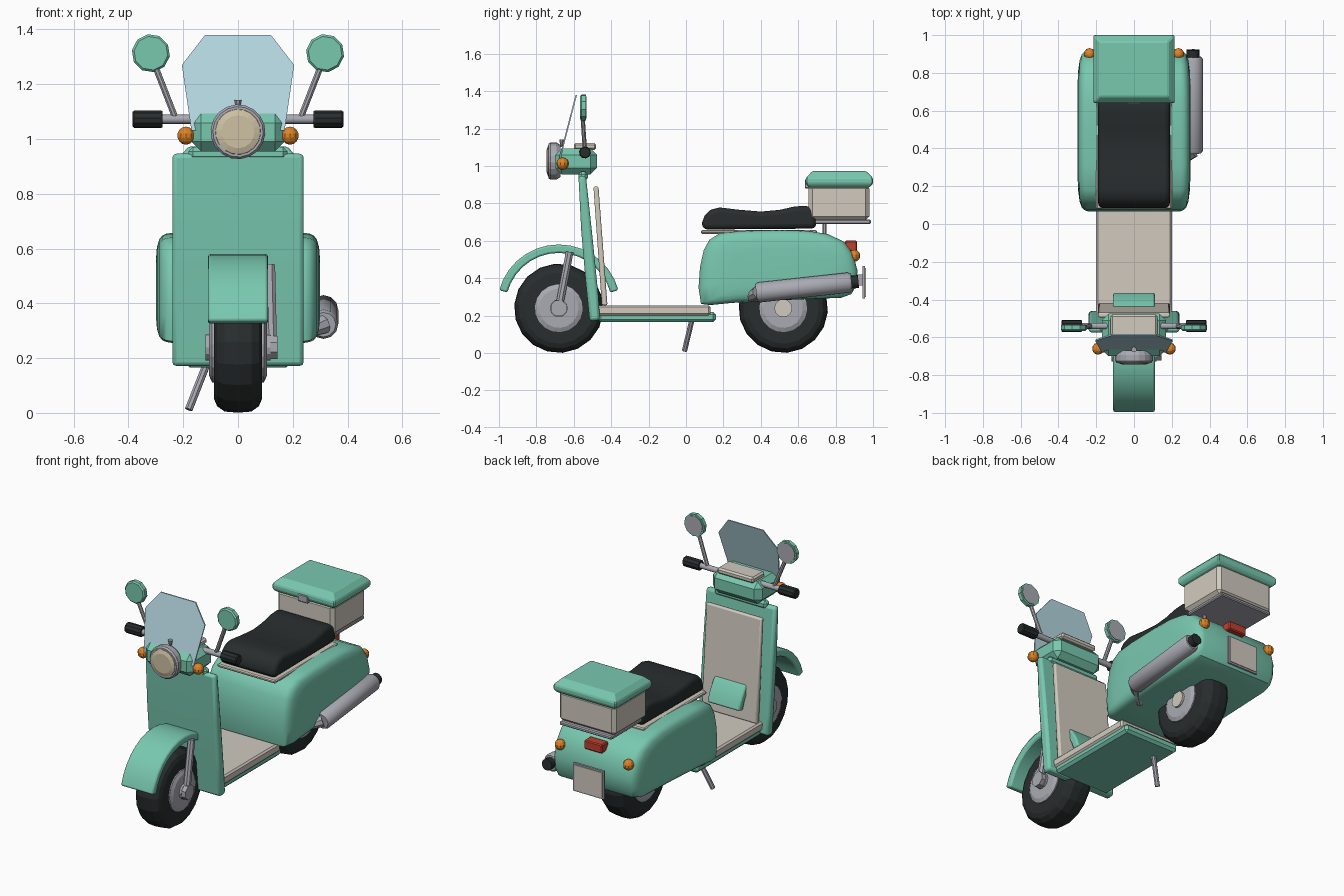
import bpy, bmesh, math
from mathutils import Vector

cube = bpy.data.objects.get("Cube")
if cube:
    bpy.data.objects.remove(cube, do_unlink=True)


def material(name, r, g, b):
    m = bpy.data.materials.new(name)
    m.use_nodes = True
    m.diffuse_color = (r, g, b, 1)
    m.node_tree.nodes["Principled BSDF"].inputs["Base Color"].default_value = (r, g, b, 1)
    return m


MINT = material("mint paint", .19, .58, .43)
CREAM = material("cream", .64, .59, .52)
RUBBER = material("black rubber", .021, .026, .026)
METAL = material("grey metal", .40, .40, .45)
ORANGE = material("orange lamp", .75, .23, .02)
RED = material("red lamp", .52, .05, .03)
GLASS = material("pale blue screen", .46, .68, .75)
LENS = material("warm lens", .62, .54, .37)


def finish(name, bm, mat, bevel=0, segments=2):
    bmesh.ops.recalc_face_normals(bm, faces=bm.faces)
    mesh = bpy.data.meshes.new(name)
    bm.to_mesh(mesh)
    bm.free()
    mesh.materials.append(mat)
    ob = bpy.data.objects.new(name, mesh)
    bpy.context.collection.objects.link(ob)
    if bevel:
        mod = ob.modifiers.new("bevel", "BEVEL")
        mod.width, mod.segments = bevel, segments
        mod.limit_method, mod.angle_limit = "ANGLE", math.radians(35)
    if segments > 1:
        mesh.shade_smooth()
        mesh.set_sharp_from_angle(angle=math.radians(38))
    return ob


def loft(name, rings, mat, bevel=0, segments=2):
    """Skin a list of equal point rings and cap both ends."""
    bm = bmesh.new()
    rows = [[bm.verts.new(p) for p in ring] for ring in rings]
    n = len(rows[0])
    for a, b in zip(rows, rows[1:]):
        for i in range(n):
            j = (i + 1) % n
            bm.faces.new((a[i], a[j], b[j], b[i]))
    bm.faces.new(rows[0][::-1])
    bm.faces.new(rows[-1])
    return finish(name, bm, mat, bevel, segments)


def box(name, x, y, z, mat, bevel=0, segments=1):
    rings = [[(x[0], y[0], h), (x[1], y[0], h), (x[1], y[1], h), (x[0], y[1], h)] for h in z]
    return loft(name, rings, mat, bevel, segments)


def prism(name, outline, half, mat, bevel=0, segments=2):
    """Extrude a side (y, z) outline across x."""
    return loft(name, [[(x, y, z) for y, z in outline] for x in (-half, half)], mat, bevel, segments)


def turned(name, start, end, steps, mat, sides=10, segments=1):
    """Rings of (fraction along the axis, radius)."""
    a, b = Vector(start), Vector(end)
    axis = b - a
    u = axis.orthogonal().normalized()
    v = axis.normalized().cross(u)
    angles = [2 * math.pi * (i + .5) / sides for i in range(sides)]
    rings = [[a + axis * t + r * (u * math.cos(q) + v * math.sin(q)) for q in angles] for t, r in steps]
    return loft(name, rings, mat, 0, segments)


def rod(name, a, b, r, mat, r2=None, sides=10):
    return turned(name, a, b, [(0, r), (1, r if r2 is None else r2)], mat, sides, 2)


def ball(name, pos, r, mat):
    bm = bmesh.new()
    bmesh.ops.create_uvsphere(bm, u_segments=10, v_segments=7, radius=r)
    bmesh.ops.translate(bm, verts=bm.verts, vec=pos)
    return finish(name, bm, mat, 0, 1)


# Wheels
for end, y, hub_mat in (("front", -.68, METAL), ("rear", .52, CREAM)):
    def across(w):
        return (-w, y, .239), (w, y, .239)
    turned(end + "_tyre", *across(.087),
           [(0, .14), (0, .19), (.06, .215), (.22, .235), (.5, .239), (.78, .235), (.94, .215), (1, .19), (1, .14)],
           RUBBER, 18)
    turned(end + "_rim", *across(.105), [(0, .105), (.05, .128), (.95, .128), (1, .105)], METAL, 18)
    turned(end + "_hub", *across(.118), [(0, .048), (1, .048)], hub_mat, 12)

# Front fork and mudguard
rod("fork_arm", (.122, -.68, .239), (.115, -.622, .54), .022, METAL, sides=8)
rod("axle_nut", (.1, -.68, .239), (.145, -.68, .239), .046, METAL, sides=8)
arc = [math.radians(15 + 150 * i / 14) for i in range(15)]
guard = [(-.68 + .33 * math.cos(a), .25 + .33 * math.sin(a)) for a in arc]
guard += [(-.68 + .285 * math.cos(a), .25 + .285 * math.sin(a)) for a in reversed(arc)]
prism("front_mudguard", guard, .11, MINT, .01)

# Leg shield and inner panel
prism("leg_shield", [(-.575, .946), (-.535, .946), (-.5, .62), (-.468, .3), (-.46, .175),
                     (-.515, .17), (-.538, .4), (-.56, .65)], .24, MINT, .015)
box("shield_neck", (-.18, .18), (-.575, -.525), (.92, .97), MINT, .015)
prism("shield_panel", [(-.495, .89), (-.468, .89), (-.42, .255), (-.45, .255)], .19, CREAM, .008)

# Floor
box("floor_pan", (-.19, .19), (-.47, .16), (.165, .22), MINT, .015)
box("foot_board", (-.2, .2), (-.48, .13), (.2, .255), CREAM, .01)

# Rear body with bulging sides
body = [(.08, .262), (.067, .35), (.075, .46), (.095, .55), (.125, .605), (.18, .64), (.3, .653), (.5, .657),
        (.65, .653), (.76, .635), (.845, .595), (.893, .53), (.917, .44), (.91, .36), (.885, .315),
        (.83, .295), (.5, .282), (.25, .268), (.13, .256)]
bulge = [(.245, 1), (.262, .985), (.277, .95), (.288, .88), (.296, .74), (.3, .5)]
stations = [(-x, s) for x, s in reversed(bulge)] + bulge
loft("rear_body", [[(x, .5 + (y - .5) * s, .455 + (z - .455) * s) for y, z in body] for x, s in stations], MINT)

# Seat
box("seat_base", (-.2, .2), (.08, .7), (.637, .657), CREAM, .006)
prism("seat", [(.09, .66), (.085, .695), (.1, .735), (.13, .765), (.18, .778), (.28, .766), (.4, .756), (.5, .765),
               (.58, .783), (.64, .787), (.685, .772), (.7, .73), (.695, .665)], .19, RUBBER, .025, 3)

# Luggage rack and box
box("luggage_rack", (-.18, .18), (.65, .988), (.69, .713), METAL, .006)
for x in (-.1, .1):
    rod("rack_post", (x, .74, .63), (x, .74, .7), .012, METAL, sides=8)
box("luggage_box", (-.195, .195), (.655, .98), (.71, .9), CREAM, .02)
lid = [(.885, .018), (.905, 0), (.935, 0), (.972, .035)]
loft("luggage_lid", [[(-.215 + i, .64 + i, z), (.215 - i, .64 + i, z), (.215 - i, 1 - i, z), (-.215 + i, 1 - i, z)]
                     for z, i in lid], MINT, .006, 1)
box("lid_clasp", (-.035, .035), (.635, .66), (.88, .925), METAL, .004)

# Handlebar housing, lamp and dash
box("handlebar_housing", (-.17, .17), (-.7, -.475), (.955, 1.093), MINT, .035)
box("dash_pad", (-.125, .125), (-.6, -.48), (1.085, 1.122), CREAM, .01)
turned("headlamp_ring", (0, -.67, 1.026), (0, -.735, 1.026), [(0, .085), (.35, .1), (.85, .1), (1, .092)], METAL, 18)
turned("headlamp_lens", (0, -.73, 1.026), (0, -.745, 1.026), [(0, .085), (.5, .082), (1, .06)], LENS, 18)
rod("lamp_knob", (0, -.665, 1.1), (0, -.665, 1.142), .006, METAL, .014, 8)

# Wind screen
screen = [(-.17, 1.03), (-.205, 1.27), (-.12, 1.38), (.12, 1.38), (.205, 1.27), (.17, 1.03)]
loft("wind_screen", [[(x, -.662 + (z - 1.09) * .26 + d, z) for x, z in screen] for d in (-.004, .004)], GLASS, 0, 1)

# Paired parts: bars, grips, mirrors, indicators
for side, s in (("left", 1), ("right", -1)):
    rod(side + "_handlebar", (s * .12, -.54, 1.072), (s * .29, -.54, 1.072), .017, METAL)
    turned(side + "_grip", (s * .275, -.54, 1.072), (s * .385, -.54, 1.072),
           [(0, .029), (.05, .032), (.95, .032), (1, .027)], RUBBER)
    rod(side + "_mirror_stem", (s * .228, -.54, 1.075), (s * .302, -.553, 1.265), .012, METAL, sides=8)
    turned(side + "_mirror", (s * .318, -.566, 1.313), (s * .318, -.535, 1.313),
           [(0, .062), (.25, .07), (1, .07)], MINT)
    rod(side + "_mirror_glass", (s * .318, -.537, 1.313), (s * .318, -.531, 1.313), .06, METAL)
    ball(side + "_front_indicator", (s * .19, -.66, 1.012), .033, ORANGE)
    ball(side + "_rear_indicator", (s * .235, .9, .52), .032, ORANGE)

# Tail lamp and number plate
box("tail_lamp", (-.062, .062), (.85, .915), (.545, .6), RED, .006)
box("plate_bracket", (-.04, .04), (.88, .95), (.36, .42), METAL)
box("plate_frame", (-.105, .105), (.945, .958), (.29, .465), METAL)
box("plate_face", (-.095, .095), (.957, .962), (.3, .455), CREAM)

# Exhaust
turned("silencer", (.312, .375, .322), (.312, .885, .378),
       [(0, .045), (.03, .054), (.97, .054), (1, .045)], METAL, 12, 2)
rod("exhaust_tip", (.312, .87, .377), (.312, .922, .382), .035, RUBBER)
rod("exhaust_pipe", (.2, .29, .275), (.312, .385, .323), .016, METAL, .036, 8)

# Side stand
rod("side_stand", (-.11, .035, .19), (-.18, -.008, .012), .015, METAL, sides=8)
